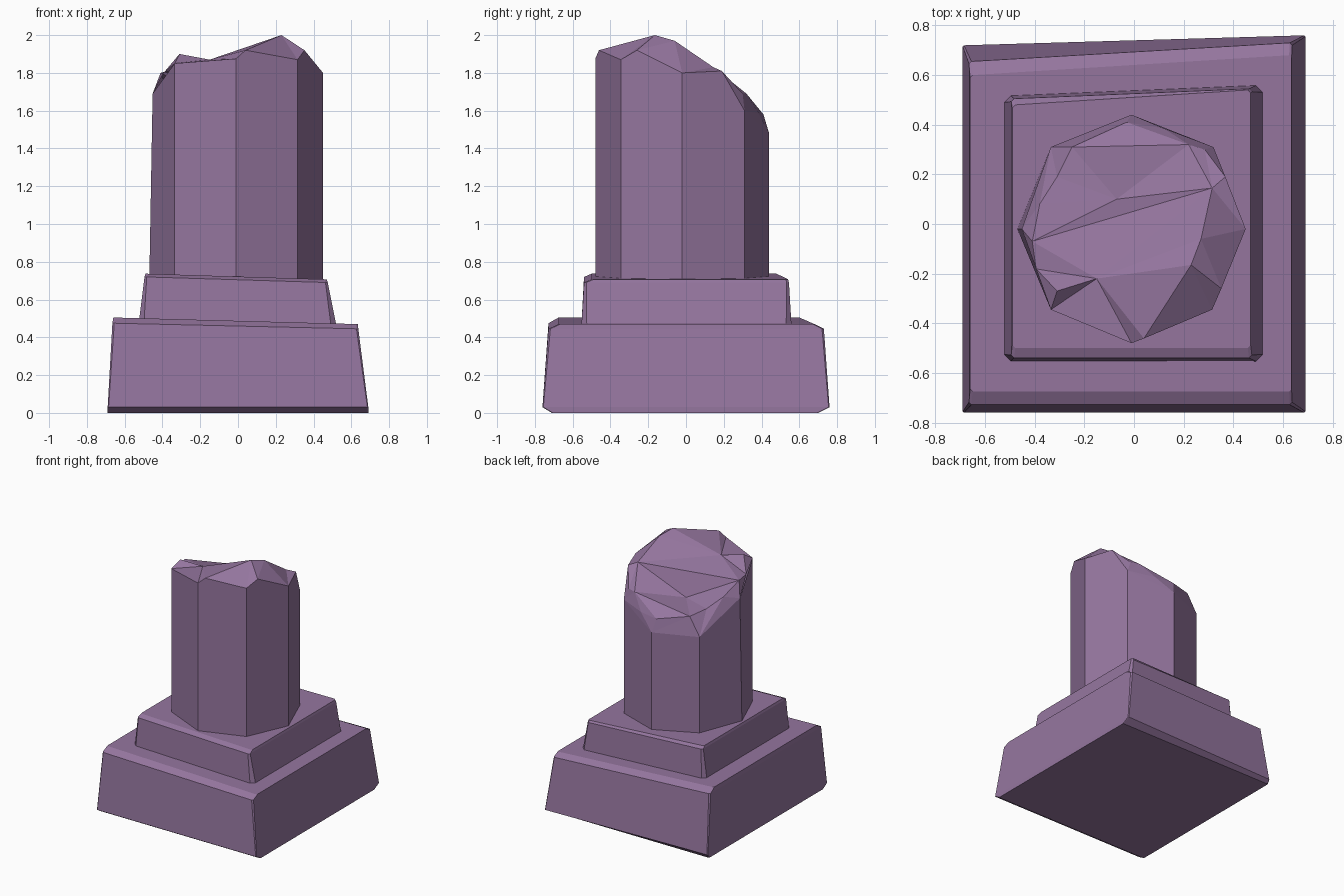
import bpy, bmesh
from mathutils import Vector
from mathutils.geometry import delaunay_2d_cdt

if "Cube" in bpy.data.objects:
    bpy.data.objects.remove(bpy.data.objects["Cube"])

stone = bpy.data.materials.new("purple stone")
stone.diffuse_color = (0.30, 0.18, 0.345, 1)
stone.use_nodes = True
stone.node_tree.nodes["Principled BSDF"].inputs["Base Color"].default_value = stone.diffuse_color


def finish(name, bm):
    bmesh.ops.recalc_face_normals(bm, faces=bm.faces)
    me = bpy.data.meshes.new(name)
    bm.to_mesh(me)
    bm.free()
    me.materials.append(stone)
    ob = bpy.data.objects.new(name, me)
    bpy.context.collection.objects.link(ob)
    return ob


def ring(bm, x0, x1, yf, ybl, ybr, zl, zr, cut):
    """Uneven rectangle with clipped corners; back edge and height slant along x."""
    pts = [(x0, yf + cut), (x0 + cut, yf), (x1 - cut, yf), (x1, yf + cut),
           (x1, ybr - cut), (x1 - cut, ybr), (x0 + cut, ybl), (x0, ybl - cut)]
    return [bm.verts.new((x, y, zl + (zr - zl) * (x - x0) / (x1 - x0))) for x, y in pts]


def block(name, levels):
    bm = bmesh.new()
    rings = [ring(bm, *lv) for lv in levels]
    for a, b in zip(rings, rings[1:]):
        for i in range(8):
            j = (i + 1) % 8
            bm.faces.new((a[i], a[j], b[j], b[i]))
    bm.faces.new(rings[0][::-1])
    bm.faces.new(rings[-1])
    return finish(name, bm)


# Plinth blocks: x left, x right, y front, y back-left, y back-right, z left, z right, corner cut
block("lower_plinth", [
    (-.69, .69, -.71, .70, .70, 0, 0, .005),
    (-.69, .69, -.76, .72, .76, .03, .03, .005),
    (-.665, .637, -.728, .655, .73, .475, .445, .01),
    (-.66, .635, -.675, .60, .68, .505, .47, .01)])
block("upper_plinth", [
    (-.53, .525, -.555, .52, .56, .44, .44, .03),
    (-.495, .475, -.54, .505, .545, .72, .69, .012),
    (-.49, .47, -.50, .48, .54, .737, .707, .012)])

# Broken column: rim of the octagonal shaft, counter-clockwise from the front
rim = [(-.01, -.48, 1.875), (.04, -.461, 1.92), (.315, -.345, 1.87), (.352, -.26, 1.92),
       (.45, -.02, 1.80), (.368, .19, 1.81), (.32, .31, 1.60), (-.01, .44, 1.48),
       (-.335, .31, 1.48), (-.452, -.02, 1.69), (-.335, -.345, 1.85)]
corners = [0, 2, 4, 6, 7, 8, 9, 10]
# Points of the fracture surface
inner = [(.23, -.165, 2.0), (.27, -.06, 1.97), (.315, .145, 1.83), (-.15, -.22, 1.87),
         (-.07, .10, 1.64), (-.41, -.07, 1.80), (-.40, -.18, 1.82), (-.31, -.27, 1.90),
         (-.31, .19, 1.65), (-.25, .31, 1.62), (.22, .32, 1.69), (.285, .30, 1.69),
         (-.03, .41, 1.58), (.12, .385, 1.585), (-.38, .08, 1.72)]
n = len(rim)
pts = rim + inner
edges = [(i, (i + 1) % n) for i in range(n)]
# Ridges and valleys that must stay as edges
edges += [(n + a, n + b) for a, b in [(0, 1), (1, 3), (2, 3), (2, 4), (2, 5), (4, 8), (9, 10),
                                      (3, 5), (3, 6), (3, 7), (4, 14)]]
edges += [(1, n), (3, n), (10, n + 3)]
co, _, tris, orig, _, _ = delaunay_2d_cdt([Vector(p[:2]) for p in pts], edges, [], 1, 1e-5)

bm = bmesh.new()
top = {}
made = []
for c, o in zip(co, orig):
    z = pts[o[0]][2] if o else 1.8
    v = bm.verts.new((c.x, c.y, z))
    made.append(v)
    for k in o:
        top[k] = v
for t in tris:
    bm.faces.new([made[i] for i in t])
foot = {k: bm.verts.new((rim[k][0] - (.018 if k == 9 else 0), rim[k][1], .68)) for k in corners}
for a, b in zip(corners, corners[1:] + corners[:1]):
    end = b if b > a else n
    up = [top[k % n] for k in range(end, a - 1, -1)]
    bm.faces.new([foot[a], foot[b]] + up)
bm.faces.new([foot[k] for k in reversed(corners)])
finish("broken_column", bm)
